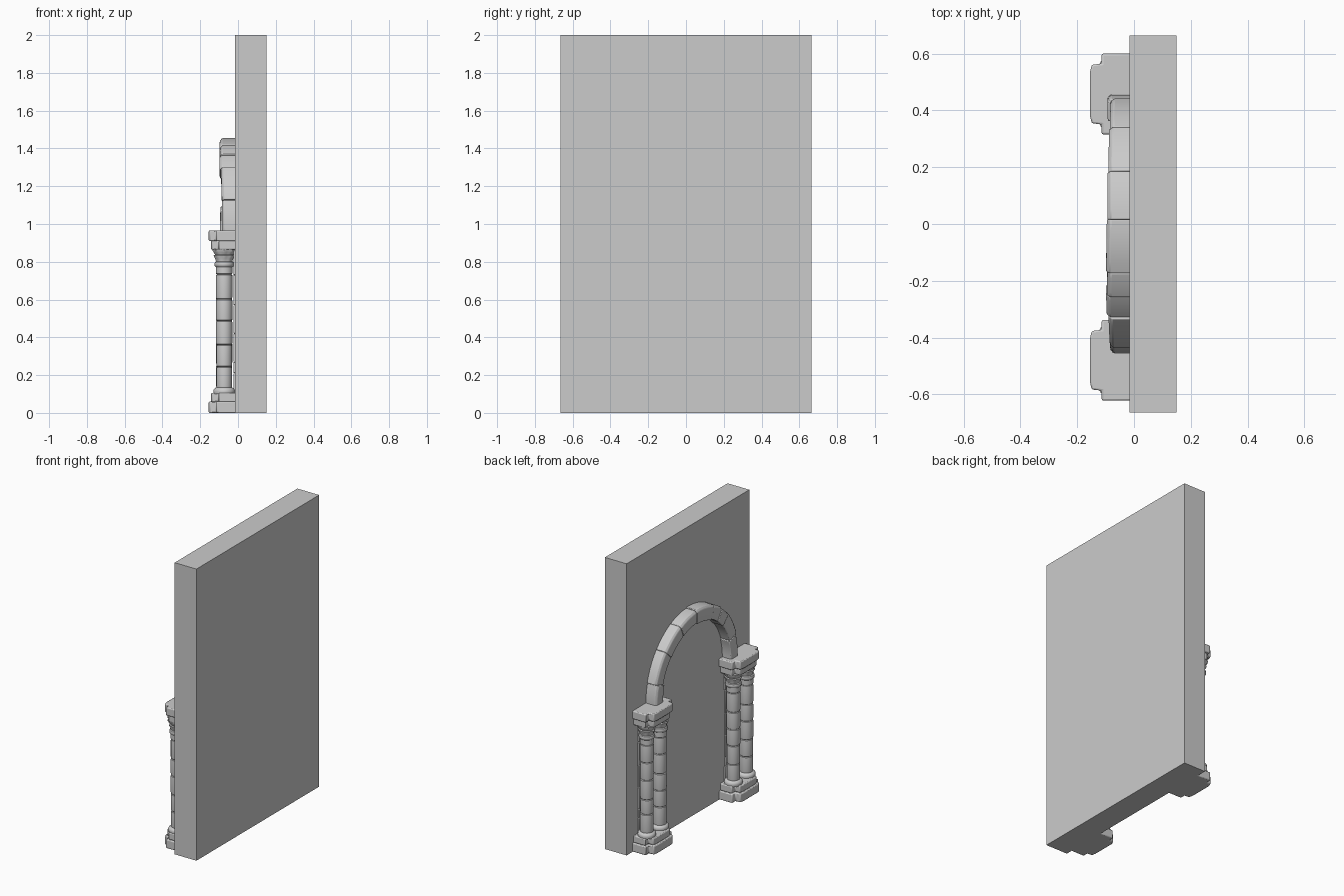
import bpy, bmesh, math, random

if "Cube" in bpy.data.objects:
    bpy.data.objects.remove(bpy.data.objects["Cube"])

random.seed(4)
WALL_X = -0.015


def finish(bm, name, bevel=0.0, smooth=True):
    bmesh.ops.recalc_face_normals(bm, faces=bm.faces)
    me = bpy.data.meshes.new(name)
    bm.to_mesh(me)
    bm.free()
    ob = bpy.data.objects.new(name, me)
    bpy.context.collection.objects.link(ob)
    if bevel:
        m = ob.modifiers.new("worn_edges", 'BEVEL')
        m.width, m.segments, m.limit_method = bevel, 2, 'ANGLE'
        m.angle_limit = math.radians(28)
    if smooth:
        bpy.ops.object.select_all(action='DESELECT')
        ob.select_set(True)
        bpy.context.view_layer.objects.active = ob
        bpy.ops.object.shade_smooth_by_angle(angle=math.radians(35))
    return ob


def prism(bm, rings, closed_loop=False):
    """Skin a list of equal-length point rings and cap both ends."""
    vs = [[bm.verts.new(p) for p in r] for r in rings]
    n = len(rings[0])
    for a, b in zip(vs, vs[1:]):
        for i in range(n):
            bm.faces.new((a[i], a[(i + 1) % n], b[(i + 1) % n], b[i]))
    bm.faces.new(vs[0])
    bm.faces.new(vs[-1])


def box(bm, x0, x1, y0, y1, z0, z1):
    prism(bm, [[(x0, y0, z), (x1, y0, z), (x1, y1, z), (x0, y1, z)] for z in (z0, z1)])


def slab(name, yc, z0, z1, inset):
    """Stepped stone slab: broad at the wall, narrower at its front."""
    w, n, s, f = 0.142 - inset, 0.107 - inset, -0.114 + inset, -0.155 + inset
    half = [(-0.005, w), (s, w), (s, n), (f + 0.006, n - 0.004), (f, n - 0.03)]
    pts = half + [(x, -y) for x, y in reversed(half)]
    bm = bmesh.new()
    prism(bm, [[(x, yc + y, z) for x, y in pts] for z in (z0, z1)])
    finish(bm, name, 0.006)


def lathe(name, x, y, profile, lobes=0, sides=32):
    """Turn (radius, z, lobe depth) points around a vertical axis."""
    bm = bmesh.new()
    rings = []
    for r, z, d in profile:
        ring = []
        for i in range(sides):
            a = 2 * math.pi * i / sides
            q = r + d * math.cos(lobes * a)
            ring.append((x + q * math.cos(a), y + q * math.sin(a), z))
        rings.append(ring)
    prism(bm, rings)
    finish(bm, name)


def column(side, label, x, y):
    # moulded foot ring
    lathe(f"{side}_{label}_column_foot", x, y,
          [(0.056, 0.10, 0), (0.058, 0.113, 0), (0.056, 0.124, 0), (0.048, 0.132, 0), (0.04, 0.135, 0)])
    # shaft of stacked drums, with a groove at each joint
    cuts = [0.13] + [z + random.uniform(-0.012, 0.012) for z in (0.25, 0.37, 0.49, 0.61)] + [0.735]
    prof = []
    for a, b in zip(cuts, cuts[1:]):
        r = 0.042 + random.uniform(-0.001, 0.0015)
        prof += [(r - 0.005, a, 0), (r - 0.001, a + 0.004, 0), (r, a + 0.012, 0),
                 (r, b - 0.012, 0), (r - 0.001, b - 0.004, 0), (r - 0.005, b - 0.001, 0)]
    lathe(f"{side}_{label}_column_shaft", x, y, prof)
    # neck and leafy flared capital
    lathe(f"{side}_{label}_column_capital", x, y,
          [(0.038, 0.733, 0), (0.044, 0.738, 0), (0.044, 0.772, 0), (0.05, 0.778, 0),
           (0.052, 0.788, 0), (0.049, 0.798, 0), (0.043, 0.802, 0), (0.045, 0.815, 0.002),
           (0.052, 0.828, 0.003), (0.053, 0.834, 0.003), (0.047, 0.838, 0.001),
           (0.052, 0.848, 0.003), (0.06, 0.862, 0.003), (0.06, 0.868, 0.003)], lobes=8)


# wall panel
bm = bmesh.new()
box(bm, WALL_X, 0.15, -0.665, 0.665, 0, 2)
finish(bm, "wall_panel", smooth=False)

# two piers, each with a pair of columns
for side, yc in (("near", -0.48), ("far", 0.458)):
    slab(f"{side}_plinth_lower", yc, 0.0, 0.06, 0.0)
    slab(f"{side}_plinth_upper", yc, 0.058, 0.106, 0.012)
    slab(f"{side}_abacus_lower", yc, 0.864, 0.912, 0.012)
    slab(f"{side}_abacus_upper", yc, 0.91, 0.966, 0.0)
    for label, dy in (("outer", 0.07), ("inner", -0.07)):
        column(side, label, -0.073, yc + dy * (1 if yc > 0 else -1))
    # coursed stone backing behind the columns
    bm = bmesh.new()
    levels = [0.1, 0.21, 0.27, 0.42, 0.57, 0.73, 0.87]
    for a, b in zip(levels, levels[1:]):
        w = 0.085 + random.uniform(-0.004, 0.004)
        box(bm, -0.025, -0.005, yc - w, yc + w, a + 0.001, b - 0.001)
    finish(bm, f"{side}_pier_backing", 0.003)

# arch of worn wedge stones
joints = [-2, 16, 42, 66, 88, 112, 124, 136, 160, 182]
for k, (a0, a1) in enumerate(zip(joints, joints[1:])):
    ro = 0.462 + random.uniform(-0.006, 0.004)
    ri = 0.374 + random.uniform(-0.004, 0.005)
    xf = -0.09 + random.uniform(-0.008, 0.006)
    skew = random.uniform(-0.005, 0.005)
    rings = []
    for i in range(6):
        t = i / 5
        a = math.radians(a0 + (a1 - a0) * t)
        x = xf + skew * (t - 0.5)
        sec = [(-0.005, ri), (x + 0.004, ri), (x, ri + 0.012), (x, ro - 0.014), (x + 0.012, ro), (-0.005, ro)]
        rings.append([(px, r * math.cos(a), 0.962 + r * 1.06 * math.sin(a)) for px, r in sec])
    bm = bmesh.new()
    prism(bm, rings)
    finish(bm, f"arch_stone_{k + 1}", 0.004)
